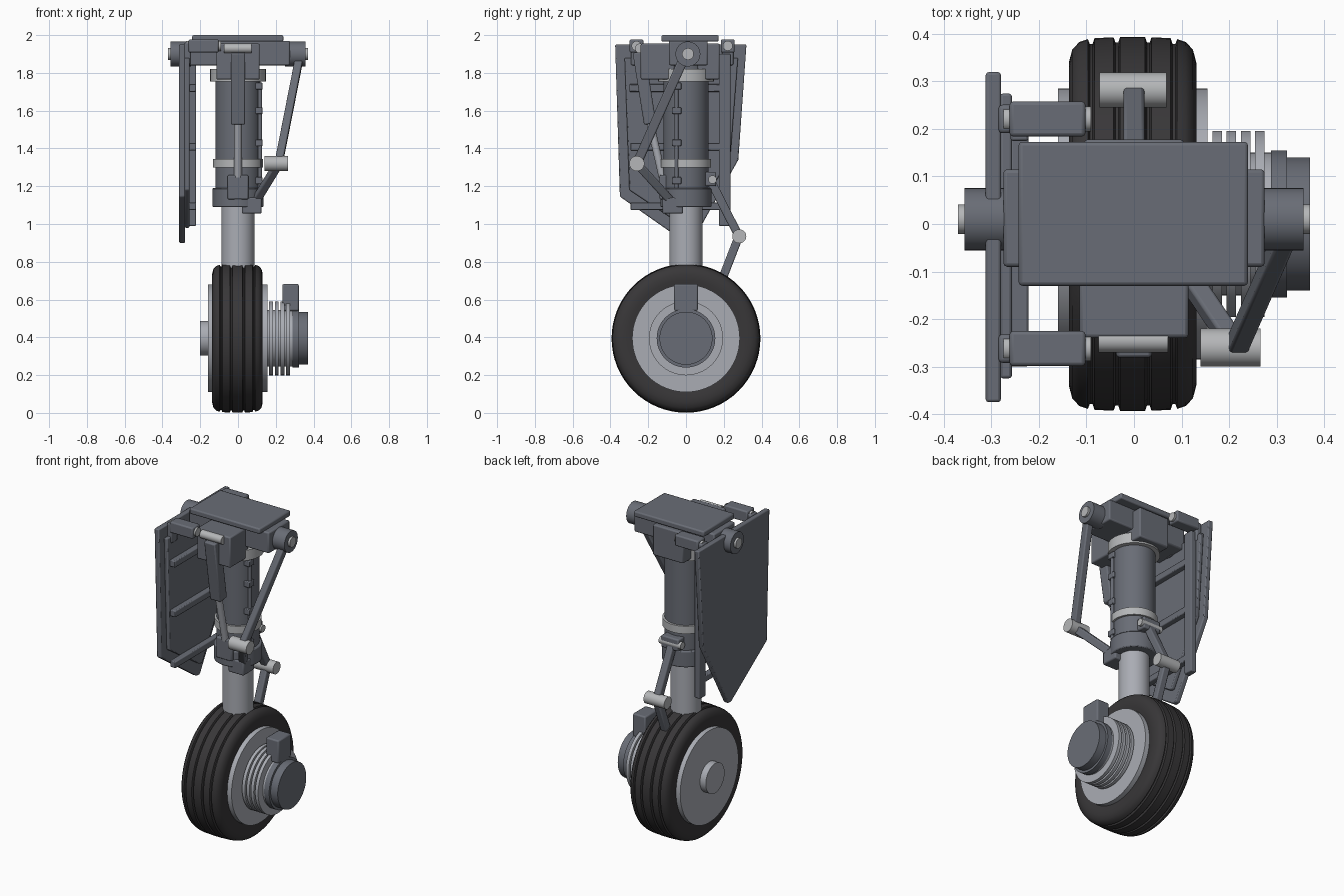
import bpy, bmesh, math
from mathutils import Vector, Matrix

if "Cube" in bpy.data.objects:
    bpy.data.objects.remove(bpy.data.objects["Cube"])


def material(name, rgb):
    m = bpy.data.materials.new(name)
    m.diffuse_color = (*rgb, 1)
    m.use_nodes = True
    m.node_tree.nodes["Principled BSDF"].inputs["Base Color"].default_value = m.diffuse_color
    return m


BODY = material("dark grey paint", (0.141, 0.152, 0.180))
METAL = material("light metal", (0.40, 0.415, 0.455))
SILVER = material("silver fittings", (0.46, 0.47, 0.48))
RUBBER = material("black rubber", (0.040, 0.038, 0.040))


def finish(name, bm, mat, bevel=0.0):
    bmesh.ops.recalc_face_normals(bm, faces=bm.faces)
    me = bpy.data.meshes.new(name)
    bm.to_mesh(me)
    bm.free()
    me.materials.append(mat)
    ob = bpy.data.objects.new(name, me)
    bpy.context.collection.objects.link(ob)
    if bevel:
        mod = ob.modifiers.new("bevel", 'BEVEL')
        mod.width, mod.segments, mod.limit_method = bevel, 2, 'ANGLE'
    bpy.ops.object.select_all(action='DESELECT')
    ob.select_set(True)
    bpy.context.view_layer.objects.active = ob
    bpy.ops.object.shade_smooth_by_angle(angle=math.radians(35))
    return ob


def box(name, lo, hi, mat=BODY, bevel=0.008):
    lo, hi = Vector(lo), Vector(hi)
    bm = bmesh.new()
    bmesh.ops.create_cube(bm, size=1, matrix=Matrix.Translation((lo + hi) / 2)
                          @ Matrix.Diagonal((*(hi - lo), 1)))
    return finish(name, bm, mat, bevel)


def along(a, b):
    # frame whose z axis runs from a to b, x axis kept close to world x
    z = (b - a).normalized()
    y = z.cross(Vector((1, 0, 0))).normalized()
    m = Matrix((y.cross(z), y, z)).transposed().to_4x4()
    m.translation = (a + b) / 2
    return m


def bar(name, a, b, w, d, mat=BODY):
    a, b = Vector(a), Vector(b)
    bm = bmesh.new()
    bmesh.ops.create_cube(bm, size=1, matrix=along(a, b)
                          @ Matrix.Diagonal((w, d, (b - a).length, 1)))
    return finish(name, bm, mat, 0.007)


def cyl(name, a, b, r, mat=METAL, n=32, bevel=0.0):
    a, b = Vector(a), Vector(b)
    bm = bmesh.new()
    rot = Vector((0, 0, 1)).rotation_difference(b - a).to_matrix().to_4x4()
    bmesh.ops.create_cone(bm, cap_ends=True, segments=n, radius1=r, radius2=r,
                          depth=(b - a).length, matrix=Matrix.Translation((a + b) / 2) @ rot)
    return finish(name, bm, mat, bevel)


def post(name, z0, z1, r, mat, bevel=0.0):
    return cyl(name, (0, 0, z0), (0, 0, z1), r, mat, 48, bevel)


AXLE = 0.395


def disc(name, x0, x1, r, mat, bevel=0.0):
    return cyl(name, (x0, 0, AXLE), (x1, 0, AXLE), r, mat, 64, bevel)


def slab(name, outline, x0, x1, mat=BODY, bevel=0.006):
    # flat (y, z) outline given thickness in x
    bm = bmesh.new()
    f = bm.faces.new([bm.verts.new((x0, y, z)) for y, z in outline])
    g = bmesh.ops.extrude_face_region(bm, geom=[f])['geom']
    bmesh.ops.translate(bm, vec=(x1 - x0, 0, 0),
                        verts=[v for v in g if isinstance(v, bmesh.types.BMVert)])
    return finish(name, bm, mat, bevel)


# mounting head
box("top_plate", (-0.243, -0.13, 1.965), (0.24, 0.173, 2.0))
box("cross_beam", (-0.275, -0.09, 1.84), (0.275, 0.115, 1.97))
box("front_block", (-0.115, -0.24, 1.765), (0.115, -0.06, 1.955))
box("rear_block", (-0.105, 0.06, 1.765), (0.105, 0.178, 1.955))
for side, s in (("left", -1), ("right", 1)):
    cyl("trunnion_" + side, (s * 0.25, 0.01, 1.9), (s * 0.357, 0.01, 1.9), 0.066, BODY)
    cyl("trunnion_pin_" + side, (s * 0.3, 0.01, 1.9), (s * 0.37, 0.01, 1.9), 0.031, SILVER)

# shock strut
post("strut_neck", 1.75, 1.9, 0.115, BODY)
post("upper_ring", 1.755, 1.82, 0.147, SILVER)
post("strut_cylinder", 1.15, 1.78, 0.12, BODY)
post("middle_ring", 1.298, 1.345, 0.133, SILVER)
post("lower_collar", 1.09, 1.19, 0.136, BODY, 0.006)
post("piston", 0.5, 1.12, 0.088, METAL)
box("front_lug", (-0.055, -0.14, 1.13), (0.055, -0.06, 1.26))
box("brace_lug", (0.02, -0.125, 1.055), (0.125, -0.015, 1.14))

# hydraulic line with clips
cyl("hydraulic_line", (0.117, -0.05, 1.19), (0.117, -0.05, 1.75), 0.011, BODY, 12)
for i, z in enumerate((1.73, 1.60, 1.43, 1.23)):
    box(f"line_clip_{i}", (0.08, -0.075, z - 0.018), (0.13, -0.025, z + 0.018), BODY, 0.004)

# retraction actuator at the front
cyl("actuator_pin", (-0.075, -0.245, 1.93), (0.072, -0.245, 1.93), 0.025, SILVER)
bar("actuator_body", (0, -0.25, 1.91), (0, -0.19, 1.53), 0.075, 0.065)
cyl("actuator_rod", (0, -0.2, 1.58), (0, -0.125, 1.25), 0.02, METAL, 20)

# folding side brace
knee = Vector((0.2, -0.26, 1.32))
cyl("brace_knee_pin", knee - Vector((0.06, 0, 0)), knee + Vector((0.066, 0, 0)), 0.04, SILVER)
bar("upper_brace", (0.325, -0.01, 1.88), (0.215, -0.26, 1.32), 0.042, 0.05)
bar("lower_brace", (0.215, -0.26, 1.32), (0.08, -0.06, 1.1), 0.042, 0.045)

# scissor links at the rear
box("scissor_lug", (-0.06, 0.08, 1.2), (0.06, 0.16, 1.275))
cyl("scissor_upper_pin", (-0.075, 0.14, 1.235), (0.075, 0.14, 1.235), 0.022, SILVER)
bar("upper_scissor", (0, 0.13, 1.23), (0, 0.28, 0.935), 0.044, 0.045)
bar("lower_scissor", (0, 0.28, 0.935), (0, 0.15, 0.6), 0.044, 0.045)
cyl("scissor_knee_pin", (-0.073, 0.282, 0.935), (0.068, 0.282, 0.935), 0.037, SILVER)

# tyre: grooved half profile (x, radius) mirrored and spun about the axle
half = [(0.0, 0.394), (0.026, 0.394), (0.03, 0.382), (0.036, 0.382), (0.04, 0.393),
        (0.08, 0.391), (0.084, 0.379), (0.09, 0.379), (0.094, 0.389), (0.112, 0.383),
        (0.127, 0.367), (0.134, 0.34), (0.134, 0.31), (0.125, 0.27)]
profile = [(-x, r) for x, r in half[:0:-1]] + half
bm = bmesh.new()
vs = [bm.verts.new((x - 0.003, 0, r)) for x, r in profile]
es = [bm.edges.new(p) for p in zip(vs, vs[1:])]
bmesh.ops.spin(bm, geom=vs + es, cent=(0, 0, 0), axis=(1, 0, 0),
               angle=math.tau, steps=64, use_merge=True)
bmesh.ops.remove_doubles(bm, verts=bm.verts, dist=1e-4)
bmesh.ops.translate(bm, verts=bm.verts, vec=(0, 0, AXLE))
finish("tyre", bm, RUBBER)

# wheel rim, axle cap, brake stack and hub motor
disc("rim", -0.16, 0.155, 0.285, METAL)
disc("axle_cap", -0.2, -0.15, 0.092, METAL)
disc("brake_core", 0.15, 0.3, 0.15, METAL)
for i in range(4):
    x = 0.165 + i * 0.03
    disc(f"brake_disc_{i}", x, x + 0.02, 0.196, METAL)
disc("hub_flange", 0.288, 0.322, 0.155, BODY)
disc("hub_cap", 0.315, 0.37, 0.14, BODY)
box("brake_fitting", (0.235, -0.063, 0.54), (0.322, 0.063, 0.682))

# gear door with inner skin, rails and ribs
door = [(-0.375, 1.95), (0.32, 1.95), (0.277, 1.34), (0.03, 0.9), (0.0, 0.9), (-0.35, 1.145)]
inner = [(-0.325, 1.88), (0.275, 1.88), (0.235, 1.36), (0.02, 0.98), (0.0, 0.98), (-0.3, 1.18)]
slab("door_skin", door, -0.312, -0.28)
slab("door_inner_skin", inner, -0.282, -0.257)
box("rear_rail", (-0.26, 0.175, 0.99), (-0.222, 0.235, 1.9), BODY, 0.005)
for i, (z, y0) in enumerate(((1.72, -0.3), (1.41, -0.295), (1.095, -0.295))):
    box(f"door_rib_{i}", (-0.26, y0, z - 0.02), (-0.222, 0.2, z + 0.02), BODY, 0.005)

# door hinge arms
for name, y in (("front", -0.262), ("rear", 0.221)):
    box("hinge_arm_" + name, (-0.262, y - 0.037, 1.908), (-0.102, y + 0.037, 1.977))
    cyl("hinge_pin_" + name, (-0.275, y, 1.943), (-0.09, y, 1.943), 0.026, SILVER)
    box("hinge_foot_" + name, (-0.285, y - 0.03, 1.84), (-0.25, y + 0.03, 1.96))
